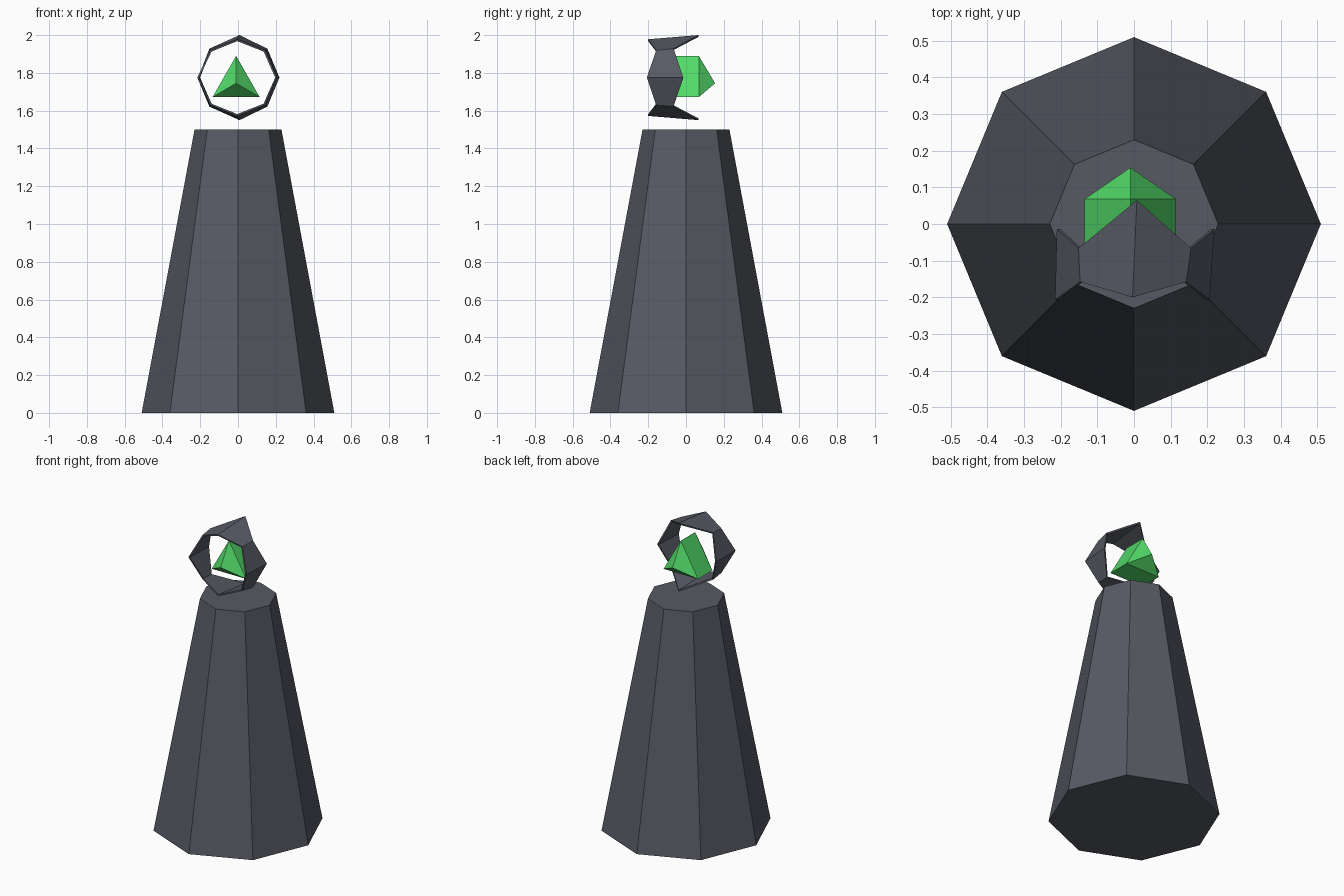
import bpy
import math

if "Cube" in bpy.data.objects:
    bpy.data.objects.remove(bpy.data.objects["Cube"])


def material(name, colour):
    m = bpy.data.materials.new(name)
    m.diffuse_color = (*colour, 1.0)
    m.use_nodes = True
    m.node_tree.nodes["Principled BSDF"].inputs["Base Color"].default_value = m.diffuse_color
    return m


stone = material("dark slate grey", (0.095, 0.102, 0.127))
green = material("bright green", (0.085, 0.70, 0.14))


def make(name, verts, faces, mat):
    me = bpy.data.meshes.new(name)
    me.from_pydata(verts, [], faces)
    me.materials.append(mat)
    me.update()
    ob = bpy.data.objects.new(name, me)
    bpy.context.collection.objects.link(ob)
    return ob


# Tapered eight-sided pedestal
bpy.ops.mesh.primitive_cone_add(vertices=8, radius1=0.51, radius2=0.23,
                                depth=1.5, location=(0, 0, 0.75))
pedestal = bpy.context.object
pedestal.name = "pedestal"
pedestal.data.materials.append(stone)

# Zigzag ring: (front y, back y, front radius, back radius) for each corner
top = (-0.20, 0.065, 0.203, 0.225)
diagonal = (-0.158, -0.066, 0.205, 0.217)
side = (-0.207, -0.014, 0.211, 0.215)
corners = [side, diagonal, top, diagonal] * 2
thick = 0.01
verts = []
for i, (yf, yb, rf, rb) in enumerate(corners):
    a = math.radians(45 * i)
    for y, r in ((yf, rf), (yb, rb), (yb, rb - thick), (yf, rf - thick)):
        # slight twist of the ring towards the right at the back
        verts.append((r * math.cos(a) + 0.045 * (y + 0.11), y,
                      1.775 + r * math.sin(a)))
faces = []
for i in range(8):
    j = (i + 1) % 8
    for k in range(4):
        n = (k + 1) % 4
        faces.append((4 * i + k, 4 * i + n, 4 * j + n, 4 * j + k))
make("ring", verts, faces, stone)

# Triangular crystal with a point at the front and the back
profile = [(-0.135, 1.672), (0.115, 1.672), (-0.01, 1.89)]
verts = [(x, y, z) for y in (-0.08, 0.068) for x, z in profile]
verts += [(-0.01, -0.165, 1.745), (-0.01, 0.154, 1.745)]
faces = []
for i in range(3):
    j = (i + 1) % 3
    faces += [(i, i + 3, j + 3, j), (6, i, j), (7, j + 3, i + 3)]
make("crystal", verts, faces, green)

# Consistent outward normals
for ob in bpy.context.scene.objects:
    bpy.context.view_layer.objects.active = ob
    bpy.ops.object.mode_set(mode='EDIT')
    bpy.ops.mesh.select_all(action='SELECT')
    bpy.ops.mesh.normals_make_consistent(inside=False)
    bpy.ops.object.mode_set(mode='OBJECT')
